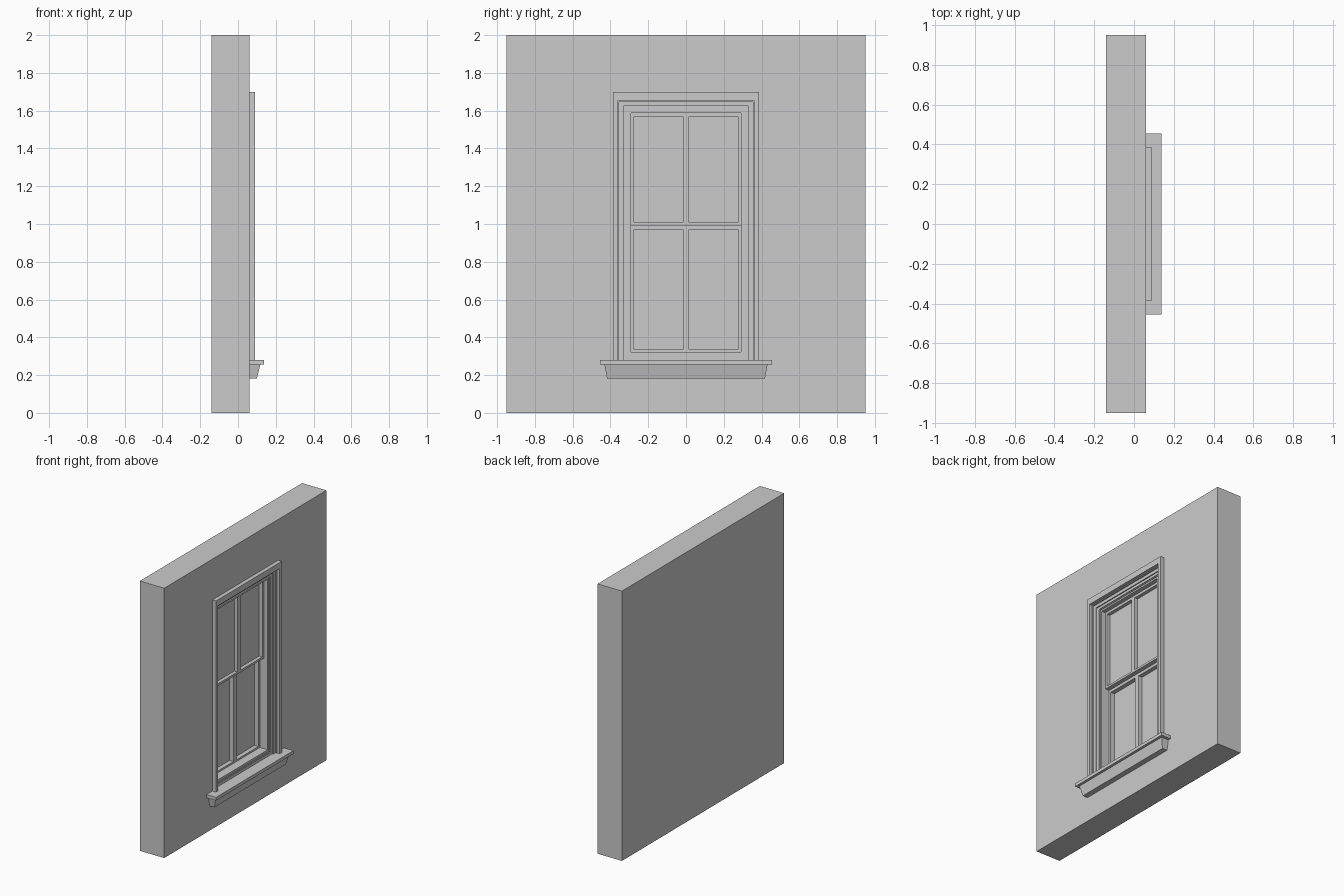
import bpy, bmesh

if "Cube" in bpy.data.objects:
    bpy.data.objects.remove(bpy.data.objects["Cube"])

WALL = 0.06      # front plane of the wall (faces +x)
BACK = -0.06     # floor of the window pocket


def finish(name, bm):
    bmesh.ops.recalc_face_normals(bm, faces=bm.faces)
    me = bpy.data.meshes.new(name)
    bm.to_mesh(me)
    bm.free()
    ob = bpy.data.objects.new(name, me)
    bpy.context.collection.objects.link(ob)
    return ob


def box(name, x0, x1, y0, y1, z0, z1):
    return prism(name, [(y0, z0), (y1, z0), (y1, z1), (y0, z1)], x0, x1)


def prism(name, outline, x0, x1):
    """Extrude a y-z outline along x."""
    bm = bmesh.new()
    face = bm.faces.new([bm.verts.new((x0, y, z)) for y, z in outline])
    new = bmesh.ops.extrude_face_region(bm, geom=[face])["geom"]
    for v in new:
        if isinstance(v, bmesh.types.BMVert):
            v.co.x = x1
    return finish(name, bm)


def arch(name, outer, inner, top_out, top_in, bottom, x0, x1):
    """Two jambs and a head, open at the bottom."""
    return prism(name, [(-outer, bottom), (-outer, top_out), (outer, top_out), (outer, bottom),
                        (inner, bottom), (inner, top_in), (-inner, top_in), (-inner, bottom)], x0, x1)


def ring(name, outer, inner, x0, x1):
    """Closed rectangular frame; outer and inner are (half width, z0, z1)."""
    bm = bmesh.new()
    loops = []
    for (w, z0, z1), x in ((outer, x0), (outer, x1), (inner, x1), (inner, x0)):
        loops.append([bm.verts.new((x, y, z)) for y, z in ((-w, z0), (w, z0), (w, z1), (-w, z1))])
    for a in range(4):
        p, q = loops[a], loops[(a + 1) % 4]
        for i in range(4):
            j = (i + 1) % 4
            bm.faces.new((p[i], p[j], q[j], q[i]))
    return finish(name, bm)


# wall with a closed-back pocket for the window
wall = box("wall", -0.14, WALL, -0.95, 0.95, 0, 2)
cutter = box("pocket_cutter", BACK, 0.2, -0.36, 0.36, 0.281, 1.653)
cutter.hide_render = True
cutter.hide_viewport = True
cut = wall.modifiers.new("pocket", "BOOLEAN")
cut.object = cutter
cut.solver = "EXACT"

# casing and stepped jambs
arch("casing", 0.386, 0.36, 1.698, 1.653, 0.281, WALL, 0.09)
arch("casing_bead", 0.36, 0.354, 1.653, 1.647, 0.281, BACK, 0.068)
arch("outer_jamb", 0.354, 0.332, 1.647, 1.624, 0.281, BACK, 0.058)
ring("inner_jamb", (0.332, 0.281, 1.624), (0.309, 0.302, 1.605), BACK, 0.05)
ring("jamb_bead", (0.309, 0.302, 1.605), (0.303, 0.308, 1.599), BACK, 0.045)
ring("sash_stop", (0.303, 0.308, 1.599), (0.291, 0.323, 1.587), BACK, 0.04)

# sashes, each with a central bar and a glass pane; the lower one sits further back
for part, back, front, glass, z0, z1, g0, g1 in (
        ("upper", -0.025, 0.008, -0.018, 0.993, 1.587, 1.009, 1.568),
        ("lower", BACK, -0.025, -0.057, 0.323, 0.993, 0.336, 0.972)):
    ring(part + "_sash", (0.291, z0, z1), (0.274, g0, g1), back, front)
    box(part + "_muntin", glass, front, -0.017, 0.017, g0, g1)
    box(part + "_glass", glass - 0.003, glass, -0.274, 0.274, g0, g1)

# sill board and tapered apron
box("sill", WALL, 0.138, -0.454, 0.454, 0.257, 0.281)
apron = box("apron", WALL, 0.119, -0.432, 0.432, 0.183, 0.257)
for v in apron.data.vertices:
    if v.co.z < 0.2:
        v.co.y *= 0.418 / 0.432
        if v.co.x > 0.1:
            v.co.x = 0.1
